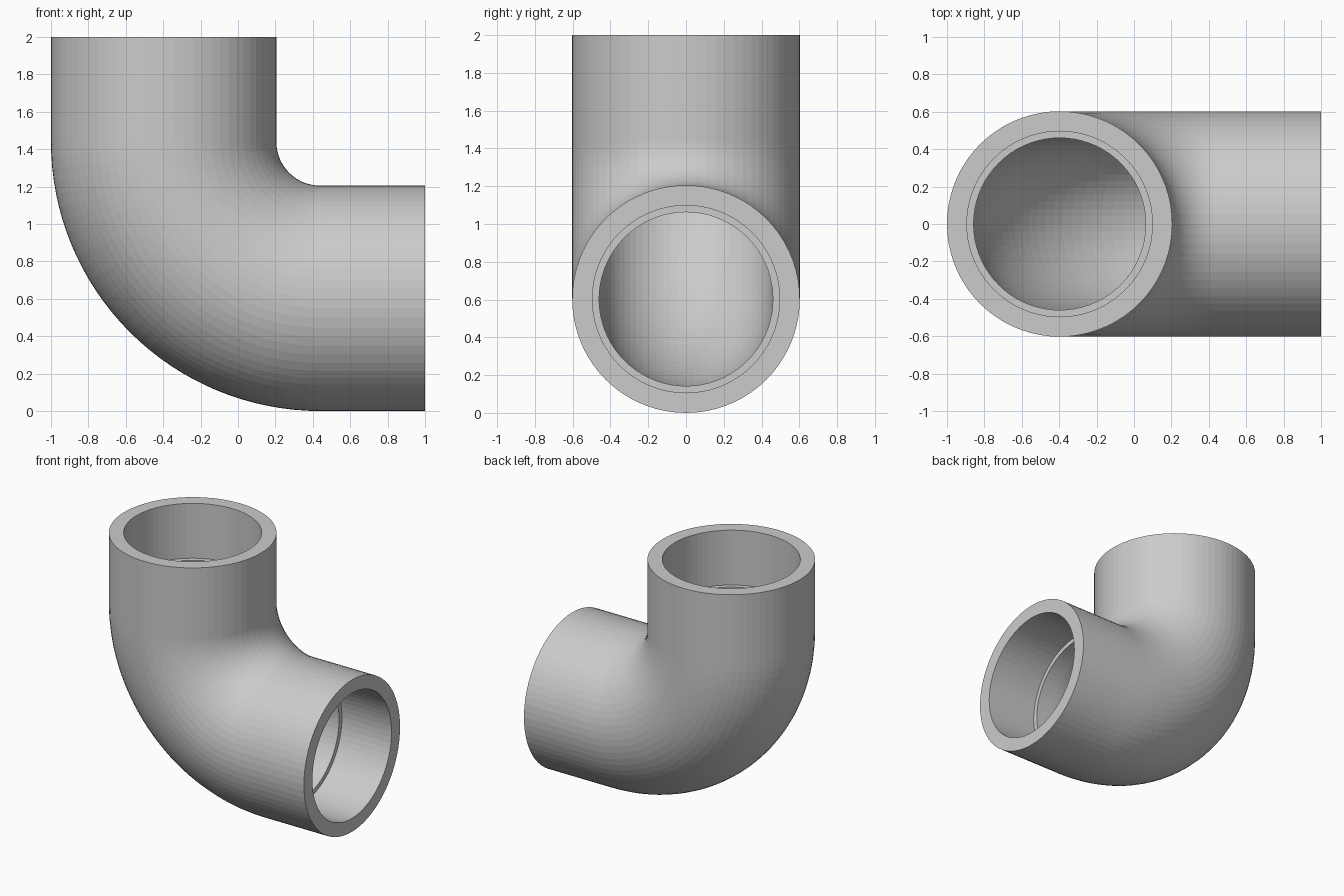
import bpy, bmesh, math
from mathutils import Vector

if "Cube" in bpy.data.objects:
    bpy.data.objects.remove(bpy.data.objects["Cube"])

SIDES = 72          # facets around the pipe
STEPS = 32          # rings along the quarter bend
R_OUT, R_SOCKET, R_BORE = 0.6025, 0.496, 0.46
BEND = Vector((0.44, 0, 1.44))      # centre of the bend
R_BEND = 0.8375                     # bend radius of the centre line
SOCKET_DEPTH = 0.435

grey = bpy.data.materials.new("light grey plastic")
grey.diffuse_color = (0.6, 0.6, 0.6, 1)
grey.use_nodes = True
grey.node_tree.nodes["Principled BSDF"].inputs["Base Color"].default_value = grey.diffuse_color


def station(t):
    """Centre and in-plane normal at t: 0..1 is the bend, beyond it the straight ends."""
    a = min(max(t, 0), 1) * math.pi / 2
    normal = Vector((-math.cos(a), 0, -math.sin(a)))
    centre = BEND + normal * R_BEND
    if t < 0:
        centre.z -= t
    elif t > 1:
        centre.x += t - 1
    return centre, normal


bm = bmesh.new()


def ring(t, radius):
    centre, normal = station(t)
    side = Vector((0, 1, 0))
    return [bm.verts.new(centre + radius * (math.cos(a) * normal + math.sin(a) * side))
            for a in (2 * math.pi * i / SIDES for i in range(SIDES))]


# Closed section path: outer skin, rim, socket, step, bore, step, socket, rim
L = 0.56
bend = [i / STEPS for i in range(STEPS + 1)]
path = [(-L, R_OUT)] + [(t, R_OUT) for t in bend] + [(1 + L, R_OUT)]
path += [(1 + L, R_SOCKET), (1 + L - SOCKET_DEPTH, R_SOCKET),
         (1 + L - SOCKET_DEPTH, R_BORE)]
path += [(t, R_BORE) for t in reversed(bend)]
path += [(-L + SOCKET_DEPTH, R_BORE), (-L + SOCKET_DEPTH, R_SOCKET), (-L, R_SOCKET)]

rings = [ring(t, r) for t, r in path]
for k, a in enumerate(rings):
    b = rings[(k + 1) % len(rings)]
    for i in range(SIDES):
        j = (i + 1) % SIDES
        bm.faces.new((a[i], a[j], b[j], b[i]))
bmesh.ops.recalc_face_normals(bm, faces=bm.faces[:])

mesh = bpy.data.meshes.new("pipe_elbow")
bm.to_mesh(mesh)
bm.free()
mesh.materials.append(grey)
elbow = bpy.data.objects.new("pipe_elbow", mesh)
bpy.context.collection.objects.link(elbow)
